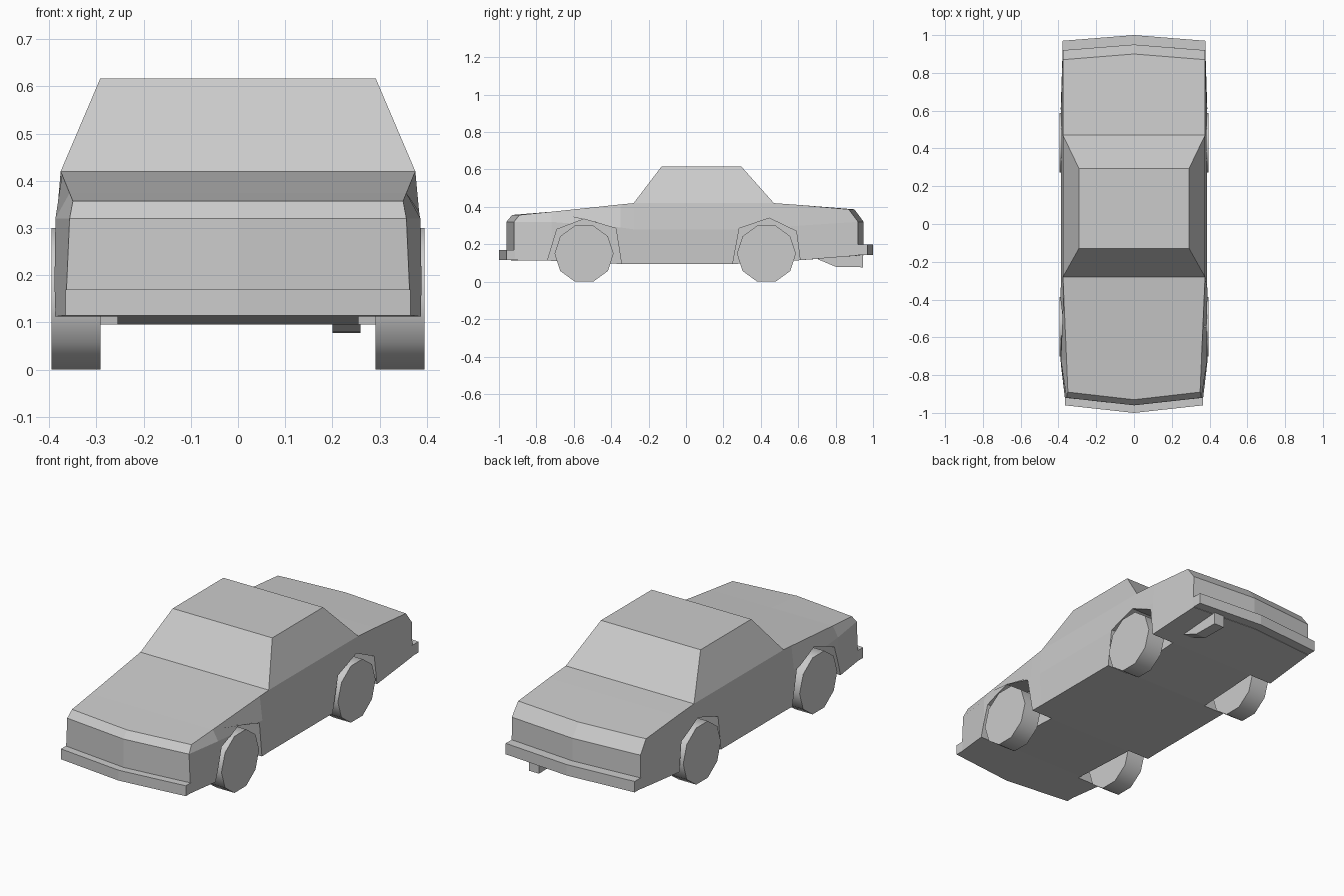
import bpy, bmesh
from math import pi, cos, sin

if "Cube" in bpy.data.objects:
    bpy.data.objects.remove(bpy.data.objects["Cube"])


def make(name, verts, faces):
    me = bpy.data.meshes.new(name)
    bm = bmesh.new()
    vs = [bm.verts.new(v) for v in verts]
    for f in faces:
        bm.faces.new([vs[i] for i in f])
    bmesh.ops.recalc_face_normals(bm, faces=bm.faces[:])
    bm.to_mesh(me)
    bm.free()
    ob = bpy.data.objects.new(name, me)
    bpy.context.collection.objects.link(ob)
    return ob


def prism(name, pts, axis, a, b):
    """Extrude a closed 2D outline from a to b along x (pts = y,z) or z (pts = x,y)."""
    n = len(pts)
    if axis == 'x':
        verts = [(t, p, q) for t in (a, b) for p, q in pts]
    else:
        verts = [(p, q, t) for t in (a, b) for p, q in pts]
    faces = [list(range(n)), list(range(n, 2 * n))]
    faces += [(i, (i + 1) % n, n + (i + 1) % n, n + i) for i in range(n)]
    return make(name, verts, faces)


# Body stations: (y low, y top, bow at centre, z low, x low, z mid, x mid, z top, x top)
stations = [
    (-.92, -.89, -.04, .115, .366, .32, .357, .357, .35),
    (-.72, -.72, 0, .112, .39, .32, .387, .374, .357),
    (-.35, -.35, 0, .095, .382, .29, .388, .413, .373),
    (-.28, -.28, 0, .095, .38, .28, .387, .42, .376),
    (.26, .26, 0, .095, .38, .28, .387, .42, .376),
    (.47, .47, 0, .106, .384, .29, .387, .42, .376),
    (.61, .61, 0, .115, .388, .30, .386, .41, .376),
    (.92, .87, .03, .14, .378, .32, .377, .387, .375),
]
verts, faces = [], []
for yl, yt, bow, zl, xl, zm, xm, zt, xt in stations:
    right = [(xl, yl, zl), (xm, yl, zm), (xt, yt, zt)]
    left = [(-x, y, z) for x, y, z in reversed(right)]
    verts += right + [(0, yt + bow, zt)] + left + [(0, yl + bow, zl)]
    verts.append((0, yl + bow, zm))          # extra centre point for the end caps
S = 9
for s in range(len(stations) - 1):
    for i in range(8):
        j = (i + 1) % 8
        faces.append((s * S + i, s * S + j, s * S + S + j, s * S + S + i))
for o in (0, (len(stations) - 1) * S):
    for f in ((0, 1, 8, 7), (1, 2, 3, 8), (3, 4, 5, 8), (5, 6, 7, 8)):
        faces.append([o + i for i in f])
# Interior centre points are only needed on the caps
used = sorted({i for f in faces for i in f})
remap = {v: k for k, v in enumerate(used)}
body = make("car_body", [verts[i] for i in used], [[remap[i] for i in f] for f in faces])

# Wheel arches cut into the body
arches = {
    "front": [(-.775, 0), (-.69, .28), (-.545, .335), (-.375, .285), (-.33, 0)],
    "rear": [(.232, 0), (.285, .285), (.445, .34), (.59, .27), (.625, 0)],
}
for end, pts in arches.items():
    for side, sx in (("right", 1), ("left", -1)):
        cutter = prism(f"{end}_{side}_arch_cutter", pts, 'x', sx * .255, sx * .5)
        cutter.hide_render = True
        cutter.hide_viewport = True
        cutter.display_type = 'WIRE'
        mod = body.modifiers.new(f"{end}_{side}_arch", 'BOOLEAN')
        mod.object = cutter
        mod.operation = 'DIFFERENCE'
        mod.solver = 'EXACT'

# Cabin with sloped glass, open underneath
bx, tx = .376, .292
make("cabin",
     [(-bx, -.28, .42), (bx, -.28, .42), (bx, .47, .42), (-bx, .47, .42),
      (-tx, -.13, .617), (tx, -.13, .617), (tx, .295, .617), (-tx, .295, .617)],
     [(4, 5, 6, 7), (0, 1, 5, 4), (1, 2, 6, 5), (2, 3, 7, 6), (3, 0, 4, 7)])

# Bowed bumpers
prism("front_bumper", [(-.366, -.915), (-.366, -.96), (0, -1), (.366, -.96),
                       (.366, -.915), (0, -.95)], 'z', .115, .17)
prism("rear_bumper", [(-.378, .91), (-.378, .97), (0, 1), (.378, .97),
                      (.378, .91), (0, .94)], 'z', .142, .2)

# Ten-sided wheels
R = .15 / cos(pi / 10)
for end, y in (("front", -.545), ("rear", .43)):
    for side, sx in (("right", 1), ("left", -1)):
        ring = [(y + R * cos(k * pi / 5), .15 + R * sin(k * pi / 5)) for k in range(10)]
        wheel = prism(f"{end}_{side}_wheel", ring, 'x', sx * .291, sx * .395)
        # smooth tread, flat hub faces
        for p in wheel.data.polygons:
            p.use_smooth = len(p.vertices) == 4

        wheel.data.set_sharp_from_angle(angle=.9)

# Exhaust under the rear
prism("exhaust", [(.70, .122), (.80, .08), (.945, .077), (.945, .145)], 'x', .2, .26)
